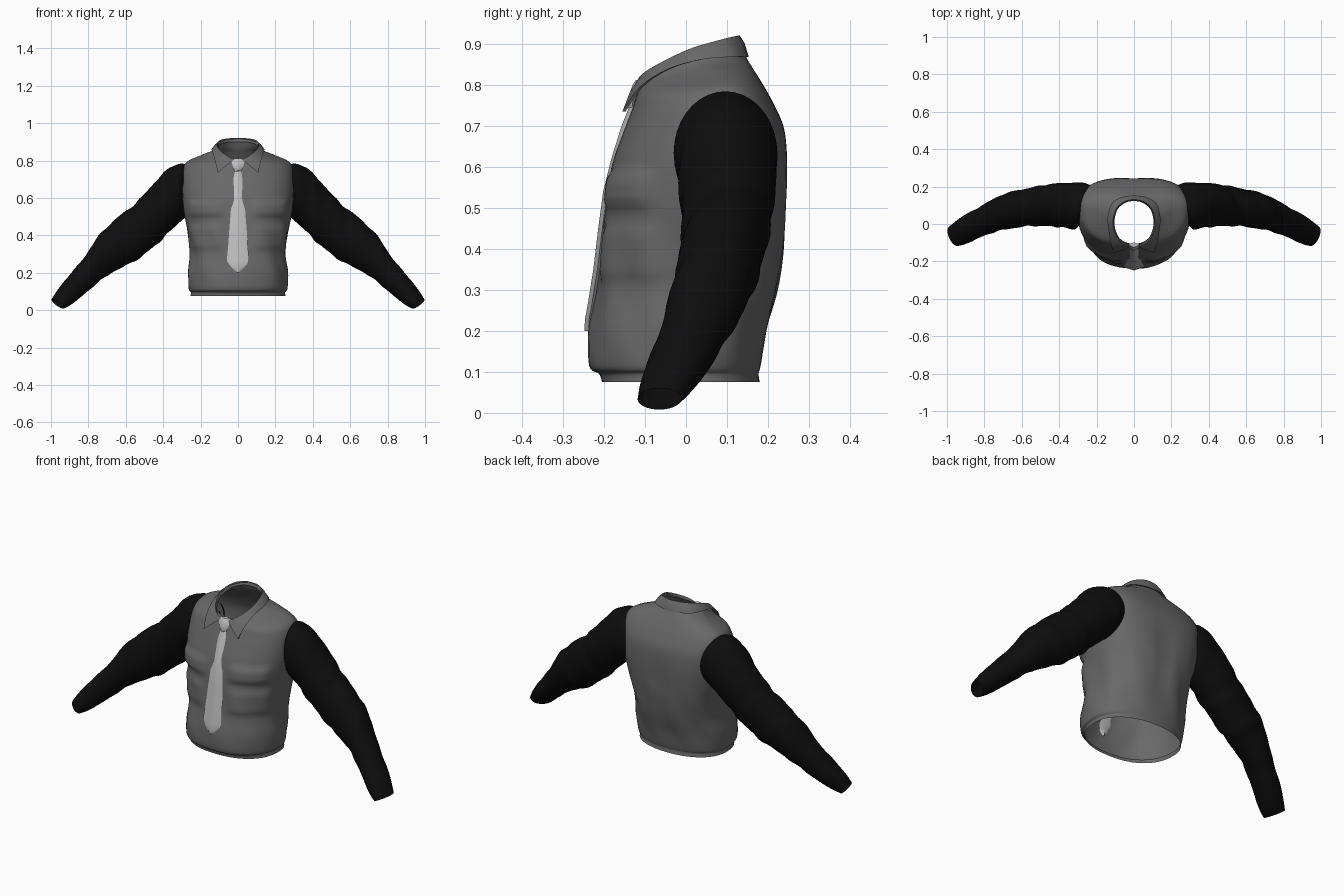
import bpy, bmesh
from math import sin, cos, pi, exp
from mathutils import Vector

cube = bpy.data.objects.get("Cube")
if cube:
    bpy.data.objects.remove(cube)


def material(name, value):
    mat = bpy.data.materials.new(name)
    mat.use_nodes = True
    colour = (value, value, value, 1)
    mat.diffuse_color = colour
    node = next(n for n in mat.node_tree.nodes if n.type == 'BSDF_PRINCIPLED')
    node.inputs["Base Color"].default_value = colour
    return mat


shirt_grey = material("shirt grey", 0.14)
sleeve_black = material("sleeve black", 0.004)
tie_silver = material("tie silver", 0.52)


def smooth_rows(rows, steps):
    """Catmull-Rom interpolation through rows of numbers."""
    out = []
    last = len(rows) - 1
    for i in range(last):
        a, b = rows[max(i - 1, 0)], rows[i]
        c, d = rows[i + 1], rows[min(i + 2, last)]
        for k in range(steps):
            t = k / steps
            out.append([q + 0.5 * t * (r - p + t * (2 * p - 5 * q + 4 * r - s
                        + t * (3 * (q - r) + s - p)))
                        for p, q, r, s in zip(a, b, c, d)])
    out.append(rows[last])
    return out


def loft(name, rings, mat, closed=True, caps=False, drop=None, angle=0.7):
    """Skin a list of point rings; drop(centre) removes faces."""
    bm = bmesh.new()
    grid = [[bm.verts.new(p) for p in ring] for ring in rings]
    count = len(rings[0])
    for low, high in zip(grid, grid[1:]):
        for j in range(count if closed else count - 1):
            k = (j + 1) % count
            bm.faces.new((low[j], low[k], high[k], high[j]))
    if caps:
        bm.faces.new(grid[0][::-1])
        bm.faces.new(grid[-1])
    if drop:
        gone = [f for f in bm.faces if drop(f.calc_center_median())]
        bmesh.ops.delete(bm, geom=gone, context='FACES')
    bmesh.ops.recalc_face_normals(bm, faces=bm.faces[:])
    mesh = bpy.data.meshes.new(name)
    bm.to_mesh(mesh)
    bm.free()
    mesh.materials.append(mat)
    obj = bpy.data.objects.new(name, mesh)
    bpy.context.collection.objects.link(obj)
    bpy.ops.object.select_all(action='DESELECT')
    obj.select_set(True)
    bpy.context.view_layer.objects.active = obj
    bpy.ops.object.shade_smooth_by_angle(angle=angle)
    return obj


def step(value, low, high):
    t = min(max((value - low) / (high - low), 0), 1)
    return t * t * (3 - 2 * t)


def band(value, low, high, edge):
    return step(value, low, low + edge) * (1 - step(value, high - edge, high))


def power(value, exponent):
    return abs(value) ** exponent * (1 if value >= 0 else -1)


# Shirt body: half width, front y, middle y, back y, front z, side z, back z, back squareness
body_rows = [
    (.255, -.205, 0, .18, .075, .075, .075, 2.2),
    (.252, -.212, 0, .177, .095, .095, .095, 2.2),
    (.264, -.236, 0, .182, .115, .115, .115, 2.2),
    (.266, -.236, 0, .198, .2, .2, .2, 2.3),
    (.255, -.218, .01, .225, .3, .3, .3, 2.4),
    (.265, -.207, .02, .24, .4, .4, .4, 2.6),
    (.285, -.198, .03, .246, .5, .5, .5, 2.8),
    (.298, -.182, .04, .248, .6, .6, .6, 3),
    (.3, -.155, .06, .24, .68, .69, .69, 3),
    (.295, -.132, .08, .213, .74, .755, .755, 2.8),
    (.27, -.122, .08, .185, .77, .795, .805, 2.4),
    (.2, -.115, .07, .163, .79, .826, .84, 2.2),
    (.132, -.11, .04, .147, .8, .855, .868, 2),
    (.108, -.105, .02, .128, .81, .888, .917, 2),
]


def body_ring(row, count=72):
    width, front, mid, back, zf, zs, zb, square = row
    ring = []
    for j in range(count):
        a = 2 * pi * j / count
        c, s = cos(a), sin(a)
        n = square if s > 0 else 2.3
        x = width * power(c, 2 / n)
        sy = power(s, 2 / n)
        y = mid + sy * ((back - mid) if s > 0 else (mid - front))
        z = zs + abs(sy) * ((zb - zs) if s > 0 else (zf - zs))
        # raised pocket and flap on each breast
        if s < 0:
            side = band(abs(x), .07, .275, .03)
            lift = .016 * band(z, .49, .6, .03) + .01 * band(z, .31, .47, .04)
            y -= side * lift
            x += side * lift * power(c, 1) * .5
        # shallow cloth folds and the hollow along the spine
        fold = .004 * sin(9 * a + 14 * z) * band(z, .1, .5, .12)
        spine = .012 * exp(-(x / .04) ** 2) * band(z, .2, .7, .2) if s > 0 else 0
        ring.append((x + fold * c, y + fold * s * .7 - spine, z))
    return ring


def in_armhole(p):
    return abs(p.x) > .2 and ((p.y - .095) / .1) ** 2 + ((p.z - .635) / .115) ** 2 < 1


loft("shirt_body", [body_ring(r) for r in smooth_rows(body_rows, 6)],
     shirt_grey, drop=in_armhole)

# Sleeves: top x z, bottom x z, front y, back y, backward skew
sleeve_rows = [
    (.255, .76, .27, .51, -.012, .205, .035),
    (.305, .784, .295, .485, -.03, .222, .022),
    (.395, .738, .345, .44, -.018, .22, .01),
    (.5, .62, .41, .375, -.012, .212, 0),
    (.575, .548, .485, .31, -.01, .198, 0),
    (.665, .478, .575, .25, -.018, .18, 0),
    (.75, .39, .68, .198, -.035, .152, 0),
    (.83, .272, .765, .134, -.06, .105, 0),
    (.92, .165, .85, .062, -.095, .052, -.01),
    (.965, .105, .9, .025, -.112, .015, -.015),
    (.992, .06, .935, .008, -.118, -.012, -.018),
]


def sleeve_ring(row, index, side, count=36):
    tx, tz, bx, bz, front, back, skew = row
    ring = []
    for j in range(count):
        a = 2 * pi * j / count
        fade = band(index, 6, 52, 10)
        r = 1 + fade * (.025 * sin(index * .75 + 2 * a) + .015 * sin(index * 1.3 + 3 * a))
        c, s = cos(a) * r, sin(a) * r
        x = (tx + bx) / 2 + c * (tx - bx) / 2 - skew * s
        y = (front + back) / 2 + s * (back - front) / 2
        z = (tz + bz) / 2 + c * (tz - bz) / 2
        ring.append((x * side, y, z))
    return ring


for label, side in (("left", 1), ("right", -1)):
    rows = smooth_rows(sleeve_rows, 6)
    loft(label + "_sleeve", [sleeve_ring(r, i, side) for i, r in enumerate(rows)],
         sleeve_black)

# Folded collar: upper edge then lower edge, from front point to nape
collar_rows = [
    (.022, -.122, .805, .108, -.155, .735),
    (.062, -.106, .827, .122, -.112, .795),
    (.097, -.06, .855, .134, -.045, .838),
    (.113, .01, .888, .141, .035, .861),
    (.093, .085, .91, .118, .112, .868),
    (.045, .123, .919, .06, .145, .868),
    (0, .131, .92, 0, .153, .868),
]
half = smooth_rows(collar_rows, 4)
whole = half + [(-r[0], r[1], r[2], -r[3], r[4], r[5]) for r in half[-2::-1]]
strips = []
for row in whole:
    top, low = Vector(row[:3]), Vector(row[3:])
    out = Vector((top.x, top.y - .02, 0)).normalized()
    fold = top.lerp(low, .35) + out * .004
    inner = top - out * .008 - Vector((0, 0, .02))
    strips.append((inner, top, fold, low, low - out * .008))
collar = loft("collar", strips, shirt_grey, closed=False)

# Tie: half width, y of the ridge, z
def tie_part(name, rows, depth):
    rings = [((-w, y + depth, z), (-w * .2, y, z), (w * .2, y, z),
              (w, y + depth, z), (0, y + depth * 2, z)) for w, y, z in rows]
    loft(name, rings, tie_silver, caps=True, angle=.5)


tie_part("tie_knot", [(.03, -.122, .812), (.036, -.13, .8), (.03, -.139, .775),
                      (.02, -.143, .75), (.016, -.138, .735)], .012)
tie_part("tie_blade", [(.017, -.137, .75), (.025, -.157, .7), (.032, -.182, .62),
                       (.038, -.202, .54), (.045, -.214, .45), (.052, -.226, .35),
                       (.06, -.24, .262), (.035, -.246, .23), (.004, -.248, .2)], .01)
